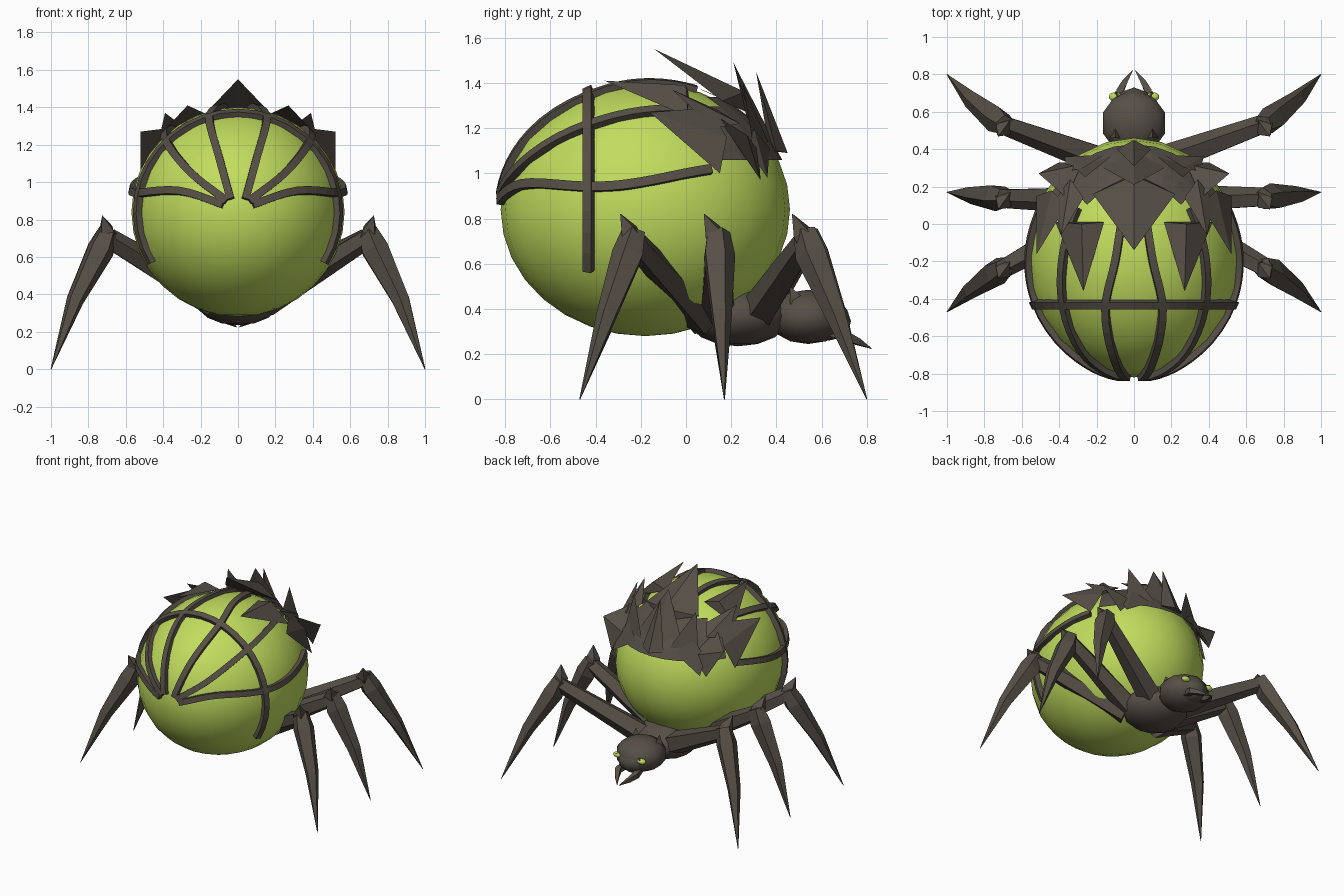
import bpy, bmesh, math
from mathutils import Vector

cube = bpy.data.objects.get("Cube")
if cube:
    bpy.data.objects.remove(cube)


def material(name, rgb):
    m = bpy.data.materials.new(name)
    m.use_nodes = True
    m.diffuse_color = (*rgb, 1)
    m.node_tree.nodes["Principled BSDF"].inputs["Base Color"].default_value = (*rgb, 1)
    return m


GREEN = material("venom green", (0.53, 0.72, 0.11))
DARK = material("dark chitin", (0.093, 0.078, 0.062))
CENTRE = Vector((0, -0.18, 0.84))
RADII = Vector((0.57, 0.64, 0.56))


def finish(name, bm, mat, smooth=False):
    bmesh.ops.recalc_face_normals(bm, faces=bm.faces)
    me = bpy.data.meshes.new(name)
    bm.to_mesh(me)
    bm.free()
    me.materials.append(mat)
    for p in me.polygons:
        p.use_smooth = smooth
    ob = bpy.data.objects.new(name, me)
    bpy.context.collection.objects.link(ob)
    return ob


def ellipsoid(name, centre, radii, mat, seg=12, rings=8, smooth=True, keep=None):
    bm = bmesh.new()
    bmesh.ops.create_uvsphere(bm, u_segments=seg, v_segments=rings, radius=1)
    for v in bm.verts:
        v.co = Vector(centre) + Vector([a * b for a, b in zip(v.co, radii)])
    if keep:
        drop = [f for f in bm.faces if not keep(f.calc_center_median())]
        bmesh.ops.delete(bm, geom=drop, context='FACES')
    return finish(name, bm, mat, smooth)


def tube(name, path, widths, mat, sides=4, up=(0, 0, 1)):
    """Polygon section swept along a path with a width at each point."""
    pts = [Vector(p) for p in path]
    bm = bmesh.new()
    loops = []
    for i, p in enumerate(pts):
        t = (pts[min(i + 1, len(pts) - 1)] - pts[max(i - 1, 0)]).normalized()
        ref = up(p) if callable(up) else Vector(up)
        a = t.cross(ref).normalized()
        b = a.cross(t)
        angles = [2 * math.pi * (k + 0.5) / sides for k in range(sides)]
        loops.append([bm.verts.new(p + widths[i] * (a * math.cos(w) + b * math.sin(w)))
                      for w in angles])
    for r, q in zip(loops, loops[1:]):
        for k in range(sides):
            n = (k + 1) % sides
            bm.faces.new((r[k], r[n], q[n], q[k]))
    bm.faces.new(loops[0])
    bm.faces.new(loops[-1])
    return finish(name, bm, mat)


def shard(name, points):
    """Sharp plate made as the hull of its corners."""
    bm = bmesh.new()
    verts = [bm.verts.new(p) for p in points]
    bmesh.ops.convex_hull(bm, input=verts)
    return finish(name, bm, DARK)


def flip(p, s):
    return Vector((p[0] * s, p[1], p[2]))


def on_abdomen(p, lift=1.01):
    d = Vector(p) - CENTRE
    k = math.sqrt(sum((a / b) ** 2 for a, b in zip(d, RADII)))
    return CENTRE + d * (lift / k)


def smooth_path(ctrl, steps=5):
    """Catmull-Rom points through the controls."""
    c = [Vector(p) for p in ctrl]
    c = [2 * c[0] - c[1]] + c + [2 * c[-1] - c[-2]]
    out = []
    for a, b, d, e in zip(c, c[1:], c[2:], c[3:]):
        for i in range(steps):
            t = i / steps
            out.append(0.5 * (2 * b + (d - a) * t + (2 * a - 5 * b + 4 * d - e) * t * t
                              + (3 * b - a - 3 * d + e) * t ** 3))
    return out + [c[-2]]


# Bodies
ellipsoid("abdomen", CENTRE, RADII, GREEN, 24, 16)
ellipsoid("thorax", (0, 0.23, 0.37), (0.23, 0.23, 0.135), DARK, 12, 8)
ellipsoid("head", (0, 0.54, 0.365), (0.18, 0.18, 0.12), DARK, 10, 7)
ellipsoid("snout", (0, 0.63, 0.345), (0.115, 0.1, 0.085), DARK, 8, 6)

# Raised strands over the abdomen
outward = lambda p: (p - CENTRE).normalized()
strands = {
    "inner": [(0.04, -0.83, 0.91), (0.1, -0.72, 1.13), (0.15, -0.45, 1.33),
              (0.1, -0.2, 1.4), (0.06, 0.05, 1.38)],
    "middle": [(0.06, -0.82, 0.9), (0.24, -0.7, 1.04), (0.37, -0.45, 1.2),
               (0.39, -0.2, 1.28), (0.32, 0.1, 1.29)],
    "outer": [(0.08, -0.82, 0.88), (0.3, -0.71, 0.95), (0.52, -0.43, 0.94),
              (0.57, -0.2, 0.96), (0.52, 0.13, 1.03)],
}
for s, side in ((1, "left"), (-1, "right")):
    for key, ctrl in strands.items():
        path = [on_abdomen(flip(p, s)) for p in smooth_path(ctrl)]
        tube(f"{key}_strand_{side}", path, [0.029] * len(path), DARK, 4, outward)
hoop = []
for i in range(25):
    a = math.radians(-31 + 242 * i / 24)
    hoop.append(Vector((0.535 * math.cos(a), -0.43, 0.84 + 0.525 * math.sin(a))))
tube("cross_strand", hoop, [0.029] * len(hoop), DARK, 4, outward)

# Shell under the crown of shards
ellipsoid("crown_shell", CENTRE, RADII * 1.025, DARK, 32, 24, False,
          lambda c: c.y > 0.1 and c.z > 1.09 and abs(c.x) < 0.43)

# Central shards
shard("crown_centre", [(-0.22, 0.16, 1.32), (0.22, 0.16, 1.32), (0, 0.27, 1.27),
                       (0, 0.26, 1.36), (0, -0.14, 1.55)])
shard("crown_mid", [(-0.2, 0.32, 1.14), (0.2, 0.32, 1.14), (0, 0.41, 1.1),
                    (0, 0.28, 1.2), (0, 0.21, 1.49)])
shard("crown_front", [(-0.09, 0.4, 1.1), (0.09, 0.4, 1.1), (0, 0.45, 1.09),
                      (0, 0.37, 1.1), (0, 0.31, 1.45)])

# Paired shards: three base corners, then the tip
side_shards = {
    "rear": [(0.16, 0.01, 1.36), (0.42, 0.01, 1.25), (0.28, 0.0, 1.39), (0.27, -0.36, 1.41)],
    "upper": [(0.27, 0.14, 1.28), (0.43, 0.12, 1.2), (0.34, 0.24, 1.22), (0.39, -0.06, 1.37)],
    "outer": [(0.36, 0.1, 1.29), (0.52, 0.15, 1.0), (0.44, 0.18, 1.16), (0.52, -0.16, 1.27)],
    "cheek": [(0.36, 0.14, 1.25), (0.4, 0.33, 0.97), (0.28, 0.32, 1.1), (0.51, 0.27, 1.17)],
    "brow": [(0.1, 0.38, 1.1), (0.33, 0.31, 1.05), (0.2, 0.32, 1.14), (0.26, 0.25, 1.4)],
    "chin": [(0.16, 0.37, 1.11), (0.36, 0.28, 1.1), (0.27, 0.3, 1.2), (0.37, 0.36, 0.98)],
}

# Legs: root, knee and tip
legs = {
    "front": [(0.14, 0.33, 0.4), (0.69, 0.53, 0.7), (1.0, 0.8, 0)],
    "middle": [(0.14, 0.13, 0.38), (0.69, 0.14, 0.7), (1.0, 0.17, 0)],
    "rear": [(0.14, 0.08, 0.36), (0.69, -0.23, 0.7), (1.0, -0.47, 0)],
}
for s, side in ((1, "left"), (-1, "right")):
    for key, pts in side_shards.items():
        shard(f"crown_{key}_{side}", [flip(p, s) for p in pts])
    for key, pts in legs.items():
        root, knee, tip = [flip(p, s) for p in pts]
        tube(f"{key}_thigh_{side}", [root, knee], [0.085, 0.055], DARK, 5)
        bend = Vector((0.025 * s, 0, 0.02))
        shin = [knee + Vector((0, 0, 0.04)), knee.lerp(tip, 0.1) + bend * 0.5,
                knee.lerp(tip, 0.5) + bend, tip]
        tube(f"{key}_shin_{side}", shin, [0.055, 0.075, 0.048, 0.002], DARK, 5)
        spur = knee + Vector((0.035 * s, -0.06, 0.12))
        tube(f"{key}_spur_{side}", [knee, knee.lerp(spur, 0.35), spur],
             [0.05, 0.05, 0.002], DARK, 4, (0, 1, 0))
    # Face
    ellipsoid(f"eye_{side}", (0.1 * s, 0.68, 0.38), (0.036, 0.025, 0.02), GREEN, 10, 6)
    shard(f"eyelid_{side}", [flip(p, s) for p in (
        (0.05, 0.66, 0.4), (0.12, 0.62, 0.39), (0.06, 0.62, 0.42), (0.1, 0.71, 0.395))])
    fang = [flip(p, s) for p in ((0.06, 0.64, 0.3), (0.075, 0.71, 0.28),
                                 (0.05, 0.76, 0.255), (0.008, 0.82, 0.225))]
    tube(f"fang_{side}", fang, [0.03, 0.028, 0.02, 0.002], DARK)
    shard(f"head_horn_{side}", [flip(p, s) for p in (
        (0.06, 0.46, 0.43), (0.13, 0.46, 0.42), (0.1, 0.53, 0.44), (0.1, 0.46, 0.5))])
